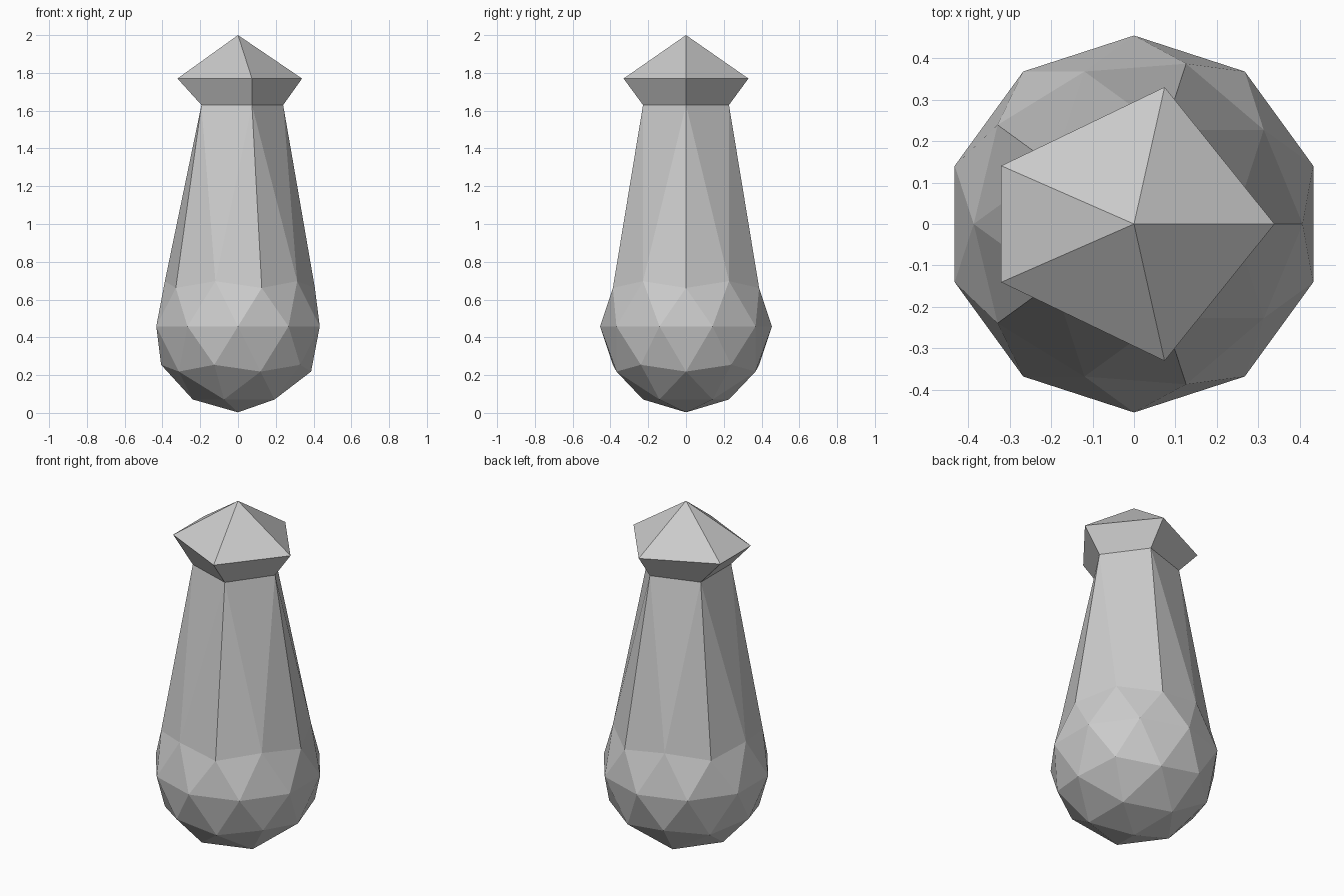
import bpy, bmesh
from mathutils import Vector

if "Cube" in bpy.data.objects:
    bpy.data.objects.remove(bpy.data.objects["Cube"])

R, CENTRE = 0.455, 0.458
NECK_Z, COLLAR_Z, TOP_Z = 1.63, 1.77, 2.0

bm = bmesh.new()

# Rounded base: low-poly icosphere with 42 vertices
bmesh.ops.create_icosphere(bm, subdivisions=2, radius=R)
apex = max(bm.verts, key=lambda v: v.co.z)
cap = list(apex.link_faces)
ring = {v for f in cap for v in f.verts if v is not apex}
for v in bm.verts:
    v.co.z += CENTRE

# Tapered shaft: pull the top pentagon upward
for v in ring:
    v.co.z = NECK_Z

# Flared collar: replace the cap with a wider pentagon, spread mostly along x or y
bmesh.ops.delete(bm, geom=[apex], context='VERTS')
loop = sorted(ring, key=lambda v: Vector((0, -1)).angle_signed(v.co.xy))
collar = []
for v in loop:
    x, y = v.co.xy
    if x > 0.15:
        x += 0.1
    elif x > 0:
        y += 0.103 if y > 0 else -0.103
    else:
        x -= 0.127
    collar.append(bm.verts.new((x, y, COLLAR_Z)))

# Pointed crown
tip = bm.verts.new((0, 0, TOP_Z))
for i in range(5):
    j = (i + 1) % 5
    bm.faces.new((loop[i], loop[j], collar[j], collar[i]))
    bm.faces.new((collar[i], collar[j], tip))
bmesh.ops.recalc_face_normals(bm, faces=bm.faces[:])

mesh = bpy.data.meshes.new("pointed_club")
bm.to_mesh(mesh)
bm.free()
obj = bpy.data.objects.new("pointed_club", mesh)
bpy.context.collection.objects.link(obj)
